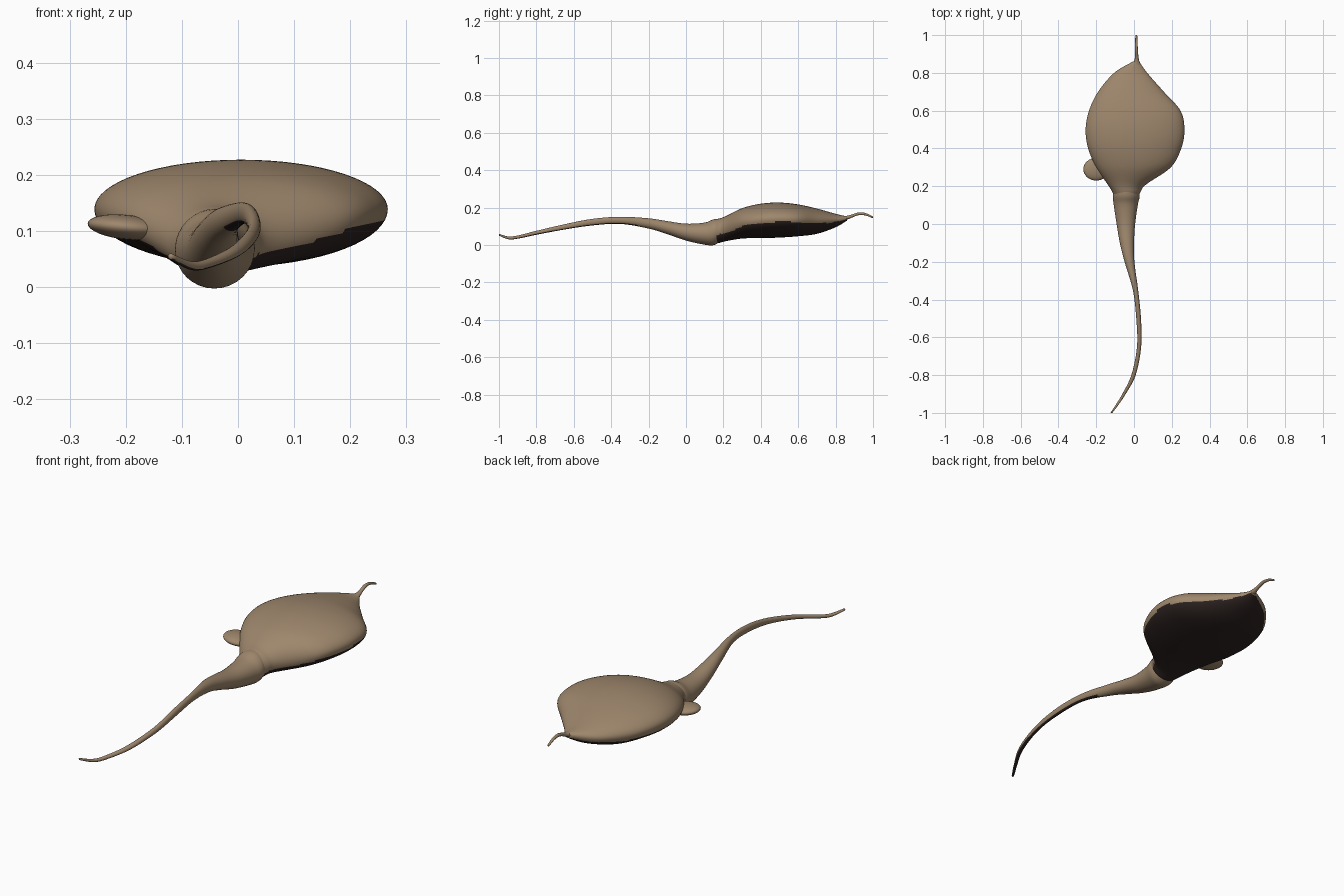
import bpy, bmesh, math
from mathutils import Vector

old = bpy.data.objects.get("Cube")
if old:
    bpy.data.objects.remove(old, do_unlink=True)


def make_material(name, colour):
    mat = bpy.data.materials.new(name)
    mat.use_nodes = True
    mat.diffuse_color = colour
    mat.node_tree.nodes["Principled BSDF"].inputs["Base Color"].default_value = colour
    return mat


tan = make_material("tan", (0.34, 0.24, 0.15, 1))
dark = make_material("dark_underside", (0.025, 0.016, 0.014, 1))


def catmull(p0, p1, p2, p3, t):
    """Smooth blend between two neighbouring stations."""
    return [b + 0.5 * t * (c - a + t * (2 * a - 5 * b + 4 * c - d + t * (3 * (b - c) + d - a)))
            for a, b, c, d in zip(p0, p1, p2, p3)]


def refine(stations, steps):
    padded = [stations[0]] + stations + [stations[-1]]
    rings = [catmull(*padded[i:i + 4], s / steps)
             for i in range(len(stations) - 1) for s in range(steps)]
    return rings + [stations[-1]]


def finish(name, bm, is_dark):
    """Turn a bmesh into a smooth object, darkening faces chosen by a rule."""
    bmesh.ops.recalc_face_normals(bm, faces=bm.faces)
    bm.normal_update()
    for face in bm.faces:
        face.smooth = True
        face.material_index = int(is_dark(face.normal, face.calc_center_median()))
    mesh = bpy.data.meshes.new(name)
    bm.to_mesh(mesh)
    bm.free()
    mesh.materials.append(tan)
    mesh.materials.append(dark)
    obj = bpy.data.objects.new(name, mesh)
    bpy.context.collection.objects.link(obj)
    return obj


def loft(name, stations, is_dark, sides=32, steps=5, waist=0.5):
    """Loft oval rings; each station is (y, x min, x max, z min, z max)."""
    bm = bmesh.new()
    rings = []
    for y, x0, x1, z0, z1 in refine(stations, steps):
        mid_z = z0 + waist * (z1 - z0)
        ring = []
        for i in range(sides):
            angle = math.tau * i / sides
            up = math.sin(angle)
            reach = z1 - mid_z if up > 0 else mid_z - z0
            x = (x0 + x1) / 2 + math.cos(angle) * (x1 - x0) / 2
            ring.append(bm.verts.new((x, y, mid_z + up * reach)))
        rings.append(ring)
    for low, high in zip(rings, rings[1:]):
        for i in range(sides):
            j = (i + 1) % sides
            bm.faces.new((low[i], low[j], high[j], high[i]))
    bm.faces.new(rings[0])
    bm.faces.new(rings[-1])
    return finish(name, bm, is_dark)


# Broad flattened body with a dark belly
body = [
    (.13, -.1, .02, .01, .125),
    (.17, -.115, .035, .01, .14),
    (.21, -.14, .065, .02, .153),
    (.3, -.2, .195, .035, .197),
    (.4, -.243, .25, .037, .221),
    (.5, -.256, .267, .04, .227),
    (.6, -.238, .246, .047, .217),
    (.7, -.19, .158, .06, .195),
    (.8, -.105, .07, .095, .167),
    (.86, -.006, .028, .13, .153),
]
loft("body", body, lambda n, c: n.z < -0.5 + 0.15 * n.x, sides=64, steps=8, waist=0.53)

# Long winding tail that thickens into the neck
tail = [
    (-1, -.125, -.115, .05, .06),
    (-.95, -.092, -.077, .031, .046),
    (-.9, -.062, -.044, .034, .051),
    (-.8, -.014, .009, .055, .076),
    (-.65, .016, .038, .083, .111),
    (-.5, .012, .037, .105, .14),
    (-.35, -.006, .022, .113, .151),
    (-.2, -.05, .002, .088, .143),
    (-.1, -.075, 0, .058, .128),
    (0, -.092, .006, .024, .114),
    (.1, -.107, .02, .002, .12),
    (.15, -.112, .03, 0, .138),
    (.2, -.1, .02, .03, .14),
]
loft("tail", tail, lambda n, c: c.y < -0.25 and n.z < -0.6)

# Thin curled stalk at the back
stalk = [
    (.83, -.02, .04, .125, .155),
    (.87, .003, .026, .139, .158),
    (.92, .005, .021, .159, .174),
    (.96, .006, .019, .158, .171),
    (1, .007, .017, .143, .153),
]
loft("stalk", stalk, lambda n, c: False, sides=16)

# Small rounded flap on the side of the body
bm = bmesh.new()
bmesh.ops.create_uvsphere(bm, u_segments=32, v_segments=16, radius=1)
for v in bm.verts:
    x, y, z = v.co
    v.co = Vector((-0.2 + x * 0.068, 0.29 + y * 0.06, 0.107 + z * 0.022 - x * 0.006))
finish("side_flap", bm, lambda n, c: False)
